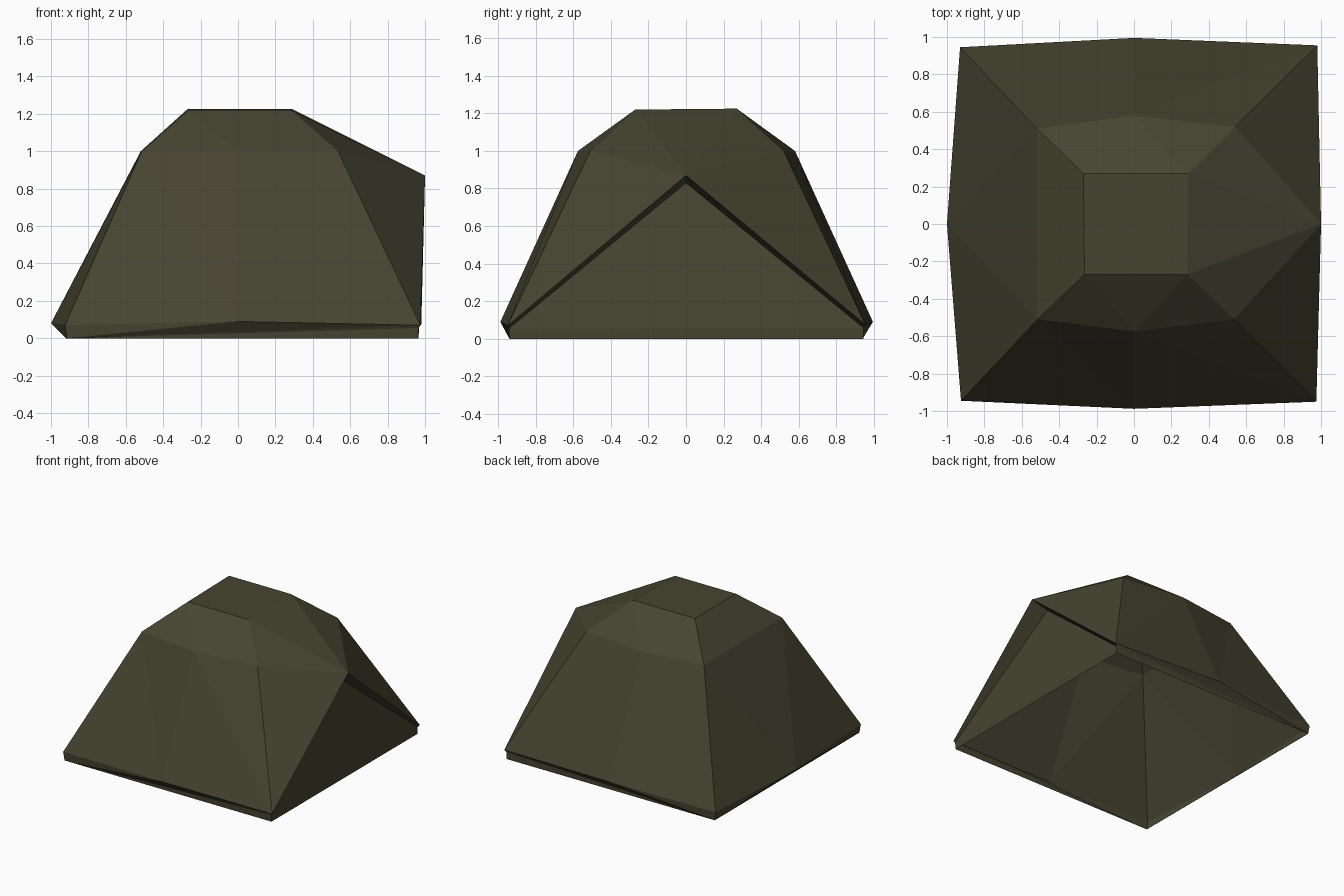
import bpy, bmesh

if "Cube" in bpy.data.objects:
    bpy.data.objects.remove(bpy.data.objects["Cube"])

mat = bpy.data.materials.new("dark_olive_canvas")
mat.diffuse_color = (0.062, 0.058, 0.030, 1)
mat.use_nodes = True
mat.node_tree.nodes["Principled BSDF"].inputs["Base Color"].default_value = mat.diffuse_color


def build(name, verts, faces):
    me = bpy.data.meshes.new(name)
    bm = bmesh.new()
    vs = [bm.verts.new(v) for v in verts]
    for f in faces:
        bm.faces.new([vs[i] for i in f])
    bm.to_mesh(me)
    bm.free()
    me.materials.append(mat)
    ob = bpy.data.objects.new(name, me)
    bpy.context.collection.objects.link(ob)
    return ob


# Key points: corners run front-left, front-right, back-right, back-left
roof = [(-.265, -.27, 1.22), (.285, -.27, 1.22), (.29, .27, 1.225), (-.27, .27, 1.225)]
eave = [(-.515, -.51, 1), (.535, -.51, 1), (.54, .52, 1), (-.52, .51, 1)]
hem = [(-.925, -.945, .07), (.975, -.95, .07), (.98, .955, .075), (-.93, .945, .07)]
foot = [(-.915, -.94, 0), (.962, -.94, 0), (.965, .945, 0), (-.92, .94, 0)]
door_hem = [(.965, -.942, .055), (.968, .945, .058)]
front_eave, back_eave = (0, -.575, 1), (0, .58, 1)
front_hem, back_hem, left_hem = (0, -.988, .09), (0, .995, .09), (-1, 0, .08)
awning_tip, door_tip = (1, 0, .87), (.85, 0, .83)

# Roof panel
build("roof_panel", roof, [(0, 1, 2, 3)])


# Long walls: upper slope, lower slope with a middle seam, and the tucked hem
def long_wall(name, l, r, eave_mid, hem_mid, inner, flip):
    verts = [roof[l], roof[r], eave[l], eave_mid, eave[r],
             hem[l], hem_mid, hem[r], foot[l], foot[r], inner]
    faces = [(0, 2, 3), (0, 3, 1), (1, 3, 4), (2, 5, 6), (2, 6, 3),
             (3, 6, 7), (3, 7, 4), (5, 8, 6), (6, 8, 7), (7, 8, 10), (8, 9, 10)]
    if flip:
        faces = [f[::-1] for f in faces]
    build(name, verts, faces)


long_wall("front_wall", 0, 1, front_eave, front_hem, door_hem[0], False)
long_wall("back_wall", 3, 2, back_eave, back_hem, door_hem[1], True)

# Closed end wall
build("left_wall", [roof[0], roof[3], eave[0], eave[3], hem[0], left_hem, hem[3], foot[0], foot[3]],
      [(0, 1, 3, 2), (2, 5, 4), (2, 3, 5), (3, 6, 5), (4, 5, 7), (5, 6, 8), (5, 8, 7)])

# Awning stretched out over the door
build("awning", [roof[1], roof[2], eave[1], eave[2], hem[1], hem[2], awning_tip],
      [(0, 6, 1), (0, 2, 6), (1, 6, 3), (2, 4, 6), (3, 6, 5)])

# Underside lip between awning edge and door
build("awning_lip", [awning_tip, door_tip, hem[1], hem[2], door_hem[0], door_hem[1]],
      [(0, 2, 4, 1), (0, 1, 5, 3)])

# Recessed door panel with its sill
build("door_panel", [door_tip, door_hem[0], door_hem[1], foot[1], foot[2]],
      [(0, 1, 2), (1, 3, 4, 2)])
